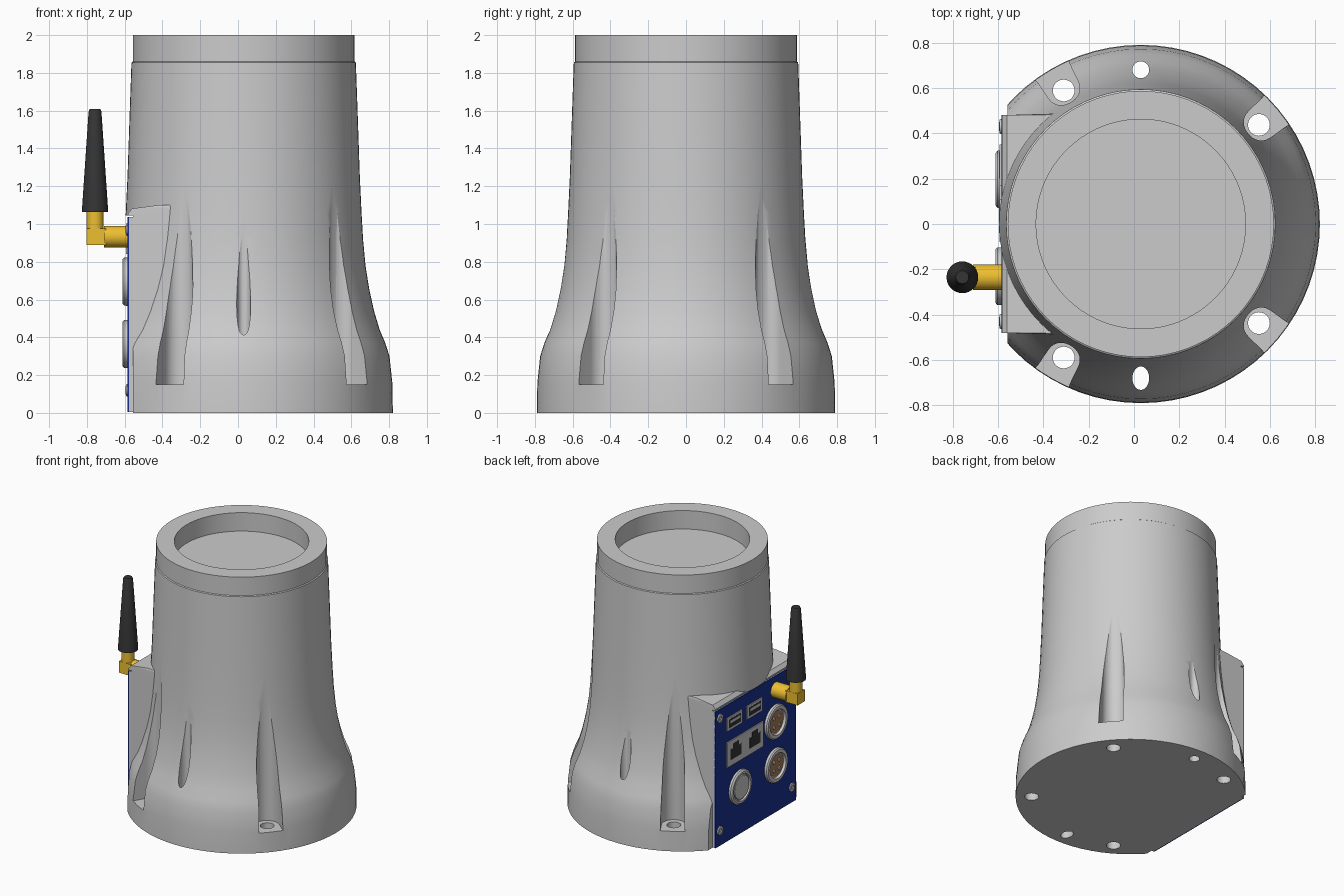
import bpy, bmesh
from math import pi, cos, sin, radians
from mathutils import Matrix, Vector

if "Cube" in bpy.data.objects:
    bpy.data.objects.remove(bpy.data.objects["Cube"])

CX = 0.03                                   # axis of the round body
OUT = Matrix.Rotation(-pi / 2, 4, 'Y')      # turns +z into -x (panel direction)
FACE = -0.585                               # outer face of the panel


def material(name, rgb):
    m = bpy.data.materials.new(name)
    m.diffuse_color = (*rgb, 1)
    m.use_nodes = True
    m.node_tree.nodes["Principled BSDF"].inputs["Base Color"].default_value = m.diffuse_color
    return m


BLUE = material("blue", (0.01, 0.03, 0.27))
GOLD = material("gold", (0.85, 0.52, 0.03))
BLACK = material("black", (0.035, 0.035, 0.035))
COPPER = material("copper", (0.40, 0.20, 0.10))


def finish(name, bm, mat=None):
    bmesh.ops.recalc_face_normals(bm, faces=bm.faces)
    me = bpy.data.meshes.new(name)
    bm.to_mesh(me)
    bm.free()
    ob = bpy.data.objects.new(name, me)
    bpy.context.collection.objects.link(ob)
    if mat:
        me.materials.append(mat)
    smooth(ob)
    return ob


def smooth(ob):
    bpy.ops.object.select_all(action='DESELECT')
    ob.select_set(True)
    bpy.context.view_layer.objects.active = ob
    bpy.ops.object.shade_smooth_by_angle(angle=radians(30))


def lathe(name, profile, origin, rot=Matrix(), mat=None, steps=32):
    bm = bmesh.new()
    vs = [bm.verts.new((r, 0, h)) for r, h in profile]
    es = [bm.edges.new(p) for p in zip(vs, vs[1:])]
    bmesh.ops.spin(bm, geom=vs + es, cent=(0, 0, 0), axis=(0, 0, 1),
                   angle=2 * pi, steps=steps, use_merge=False)
    bmesh.ops.remove_doubles(bm, verts=bm.verts, dist=1e-5)
    bm.transform(Matrix.Translation(origin) @ rot)
    return finish(name, bm, mat)


def rod(name, r, h, origin, rot=Matrix(), mat=None, steps=32):
    return lathe(name, [(0, 0), (r, 0), (r, h), (0, h)], origin, rot, mat, steps)


def hull(name, points, mat=None):
    bm = bmesh.new()
    for p in points:
        bm.verts.new(p)
    res = bmesh.ops.convex_hull(bm, input=bm.verts)
    junk = [g for g in res["geom_interior"] if isinstance(g, bmesh.types.BMVert)]
    bmesh.ops.delete(bm, geom=junk, context='VERTS')
    bmesh.ops.dissolve_limit(bm, angle_limit=0.002, verts=bm.verts, edges=bm.edges)
    return finish(name, bm, mat)


def box(name, lo, hi, mat=None):
    return hull(name, [(x, y, z) for x in (lo[0], hi[0])
                       for y in (lo[1], hi[1]) for z in (lo[2], hi[2])], mat)


def plate(name, y, z, w, h, depth, mat=None):
    return box(name, (FACE - depth, y - w / 2, z - h / 2), (FACE + 0.005, y + w / 2, z + h / 2), mat)


def combine(ob, tool, op='DIFFERENCE'):
    m = ob.modifiers.new(op.lower(), 'BOOLEAN')
    m.object, m.operation, m.solver = tool, op, 'EXACT'
    bpy.context.view_layer.objects.active = ob
    bpy.ops.object.modifier_apply(modifier=m.name)
    bpy.data.objects.remove(tool)


# Flared round body with a shallow recess in the top
body = lathe("body", [(0, 0), (0.79, 0), (0.787, 0.16), (0.772, 0.30), (0.75, 0.37), (0.72, 0.44),
                      (0.69, 0.54), (0.664, 0.66), (0.645, 0.78), (0.632, 0.92), (0.624, 1.06),
                      (0.615, 1.25), (0.603, 1.6), (0.594, 1.855), (0.587, 1.86), (0.587, 2.0),
                      (0.462, 2.0), (0.462, 1.86), (0, 1.86)], (CX, 0, 0), steps=72)

# Squared housing behind the connector panel
combine(body, hull("housing", [(x, s * y, z) for s in (1, -1) for x, y, z in (
    (-0.583, 0.48, 0.03), (-0.583, 0.48, 1.055), (-0.56, 0.48, 1.082), (-0.42, 0.48, 1.10),
    (-0.25, 0.49, 1.10), (-0.25, 0.49, 0.03))]), 'UNION')
combine(body, box("cutter", (-1.2, -1, -0.1), (-0.557, 1, 1.045)))

# Four bolt slots with tapered walls and holes in their floors
for deg in (40, -40, 120, -120):
    d = Vector((cos(radians(deg)), sin(radians(deg)), 0))
    c = Vector((CX, 0, 0)) + d * 0.68
    pts = []
    for z, r in ((0.15, 0.085), (1.26, 0.058)):
        for i in range(28):
            a = 2 * pi * i / 28
            p = c + Vector((r * cos(a), r * sin(a), z))
            pts += [p, p + d * 0.3]
    combine(body, hull("cutter", pts))
    combine(body, rod("cutter", 0.048, 0.6, c - Vector((0, 0, 0.2)), steps=28))

# Vertical pin holes front and back; the front one is elongated
for y, stretch in ((0.68, 1.0), (-0.68, 1.4)):
    combine(body, rod("cutter", 0.037, 1.4, (CX, y, -0.2),
                      Matrix.Diagonal((1, stretch, 1, 1)), steps=28))
smooth(body)

# Connector panel
box("panel_plate", (-0.578, -0.48, 0.004), (-0.556, 0.48, 1.036))
box("panel_face", (FACE, -0.48, 0.004), (-0.577, 0.48, 1.036), BLUE)
for y in (-0.43, 0.43):
    for z in (0.12, 0.97):
        lathe("panel_screw", [(0, 0), (0.033, 0), (0.031, 0.008), (0.016, 0.01), (0.014, 0.004),
                              (0, 0.004)], (FACE, y, z), OUT, steps=20)

# Two small rectangular sockets
for y in (0.26, 0.02):
    plate("socket_rim", y, 0.89, 0.18, 0.10, 0.008)
    plate("socket_opening", y, 0.89, 0.145, 0.065, 0.009, BLACK)
    plate("socket_tongue", y, 0.90, 0.12, 0.02, 0.010)

# Double network jack
plate("jack_plate", 0.135, 0.66, 0.43, 0.19, 0.008)
for y in (0.25, 0.02):
    plate("jack_opening", y, 0.65, 0.13, 0.08, 0.009, BLACK)
    plate("jack_notch", y, 0.705, 0.07, 0.04, 0.009, BLACK)

# Two round pin connectors
for z in (0.695, 0.365):
    o = (FACE, -0.23, z)
    lathe("connector_ring", [(0, 0), (0.127, 0), (0.127, 0.018), (0.118, 0.026), (0.095, 0.026),
                             (0.09, 0.008), (0, 0.008)], o, OUT, steps=40)
    rod("connector_insert", 0.082, 0.012, o, OUT, COPPER)
    for i in range(4):
        a = pi / 4 + i * pi / 2
        rod("connector_pin", 0.013, 0.02, (FACE, -0.23 + 0.045 * cos(a), z + 0.045 * sin(a)),
            OUT, steps=12)

# Round push button
lathe("push_button", [(0, 0), (0.127, 0), (0.127, 0.016), (0.115, 0.026), (0.1, 0.026), (0.097, 0.014),
                      (0.09, 0.014), (0.087, 0.022), (0, 0.022)], (FACE, 0.197, 0.365), OUT, steps=40)

# Antenna: plug, elbow, collar and tapered whip
AX, AY = -0.757, -0.235
rod("antenna_plug", 0.057, 0.135, (-0.575, AY, 0.933), OUT, GOLD)
box("antenna_elbow", (AX - 0.045, AY - 0.045, 0.888), (-0.70, AY + 0.045, 0.975), GOLD)
rod("antenna_collar", 0.045, 0.10, (AX, AY, 0.97), mat=GOLD)
lathe("antenna_whip", [(0, 1.063), (0.07, 1.063), (0.034, 1.595), (0.028, 1.608), (0, 1.608)],
      (AX, AY, 0), mat=BLACK)
